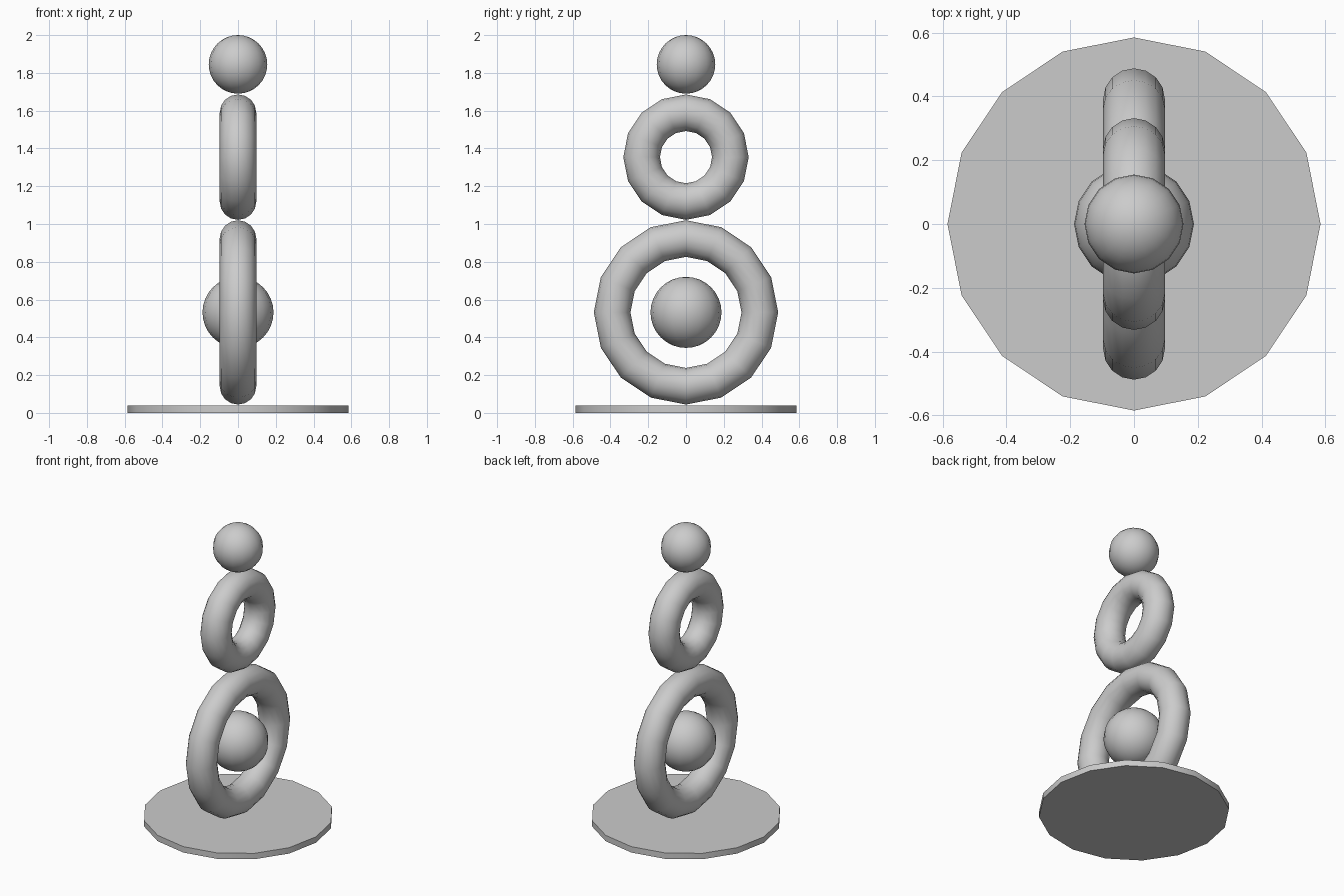
import bpy
import math

if "Cube" in bpy.data.objects:
    bpy.data.objects.remove(bpy.data.objects["Cube"])

grey = bpy.data.materials.new("light_grey")
grey.diffuse_color = (0.6, 0.6, 0.6, 1)
grey.use_nodes = True
grey.node_tree.nodes["Principled BSDF"].inputs["Base Color"].default_value = grey.diffuse_color


def finish(name):
    obj = bpy.context.object
    obj.name = name
    obj.data.materials.append(grey)
    bpy.ops.object.shade_smooth_by_angle(angle=math.radians(35))


def ring(name, z, major, minor):
    # upright ring whose hole runs along x
    bpy.ops.mesh.primitive_torus_add(
        major_segments=16, minor_segments=16, major_radius=major,
        minor_radius=minor, location=(0, 0, z), rotation=(0, math.pi / 2, 0))
    finish(name)


def ball(name, z, radius):
    bpy.ops.mesh.primitive_uv_sphere_add(
        segments=16, ring_count=16, radius=radius, location=(0, 0, z))
    finish(name)


# Round base plate, with a corner pointing along each axis
bpy.ops.mesh.primitive_cylinder_add(
    vertices=16, radius=0.585, depth=0.04, location=(0, 0, 0.02))
finish("base_plate")

# Stacked rings and balls
ring("lower_ring", 0.532, 0.391, 0.097)
ball("inner_ball", 0.532, 0.188)
ring("upper_ring", 1.354, 0.235, 0.097)
ball("top_ball", 1.845, 0.155)
